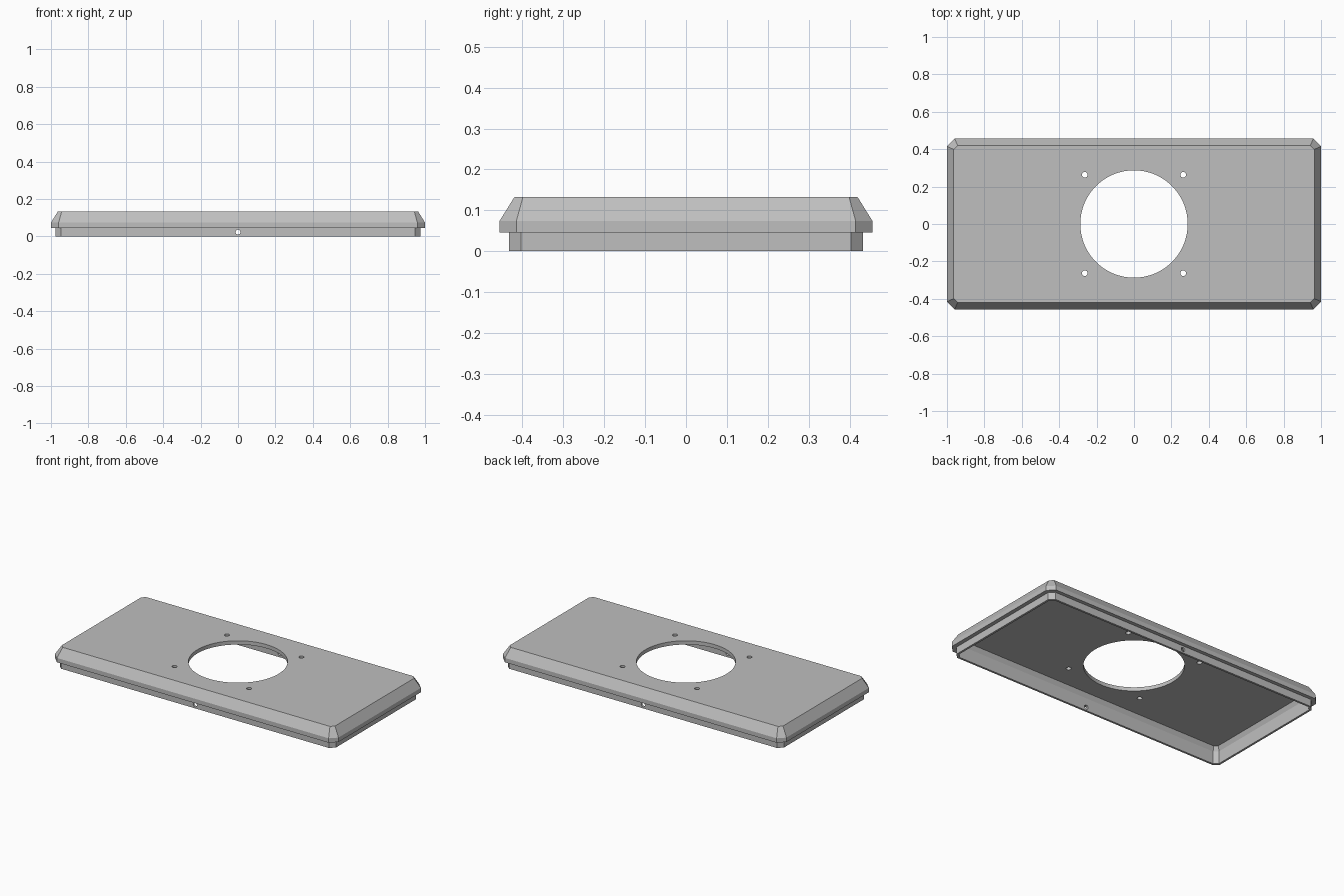
import bpy, bmesh, math
from mathutils import Matrix

if "Cube" in bpy.data.objects:
    bpy.data.objects.remove(bpy.data.objects["Cube"], do_unlink=True)

grey = bpy.data.materials.new("plain grey")
grey.use_nodes = True
GREY = (0.52, 0.52, 0.52, 1)
grey.diffuse_color = GREY
grey.node_tree.nodes["Principled BSDF"].inputs["Base Color"].default_value = GREY


def make_object(name, bm):
    bmesh.ops.recalc_face_normals(bm, faces=bm.faces)
    mesh = bpy.data.meshes.new(name)
    bm.to_mesh(mesh)
    bm.free()
    mesh.materials.append(grey)
    obj = bpy.data.objects.new(name, mesh)
    bpy.context.collection.objects.link(obj)
    return obj


def chamfered_ring(bm, x, y, cut, z):
    """Rectangle outline with its four corners cut off."""
    points = []
    for sx, sy in ((1, 1), (-1, 1), (-1, -1), (1, -1)):
        pair = [(sx * x, sy * (y - cut)), (sx * (x - cut), sy * y)]
        points += pair if sx * sy > 0 else pair[::-1]
    return [bm.verts.new((px, py, z)) for px, py in points]


# Hollow cover: outline from the inner ceiling, down the inside,
# round the bottom lip, up the outside to the top plate
sections = [
    (0.950, 0.407, 0.018, 0.108),
    (0.962, 0.420, 0.024, 0.080),
    (0.962, 0.420, 0.024, 0.0),
    (0.975, 0.433, 0.029, 0.0),
    (0.975, 0.433, 0.029, 0.046),
    (1.0, 0.456, 0.041, 0.046),
    (1.0, 0.456, 0.041, 0.074),
    (0.964, 0.420, 0.021, 0.132),
]
bm = bmesh.new()
rings = [chamfered_ring(bm, *s) for s in sections]
for low, high in zip(rings, rings[1:]):
    for i in range(len(low)):
        j = (i + 1) % len(low)
        bm.faces.new((low[i], low[j], high[j], high[i]))
bm.faces.new(rings[0])
bm.faces.new(rings[-1])
cover = make_object("cover_plate", bm)

# Cutters: central opening, four screw holes, one hole through both long walls
bm = bmesh.new()


def add_cutter(radius, length, sides, matrix):
    bmesh.ops.create_cone(bm, cap_ends=True, segments=sides, radius1=radius,
                          radius2=radius, depth=length, matrix=matrix)


add_cutter(0.287, 0.2, 96, Matrix.Translation((0, 0, 0.12)))
for sx in (-1, 1):
    for sy in (-1, 1):
        add_cutter(0.015, 0.2, 24, Matrix.Translation((sx * 0.263, sy * 0.263, 0.12)))
for sy in (-1, 1):
    add_cutter(0.013, 0.1, 24, Matrix.Translation((0, sy * 0.43, 0.023))
               @ Matrix.Rotation(math.pi / 2, 4, "X"))
cutters = make_object("hole_cutters", bm)
cutters.hide_render = True

# Cut the holes, then discard the cutters
mod = cover.modifiers.new("holes", "BOOLEAN")
mod.operation = "DIFFERENCE"
mod.solver = "EXACT"
mod.object = cutters
bpy.ops.object.select_all(action="DESELECT")
cover.select_set(True)
bpy.context.view_layer.objects.active = cover
bpy.ops.object.modifier_apply(modifier=mod.name)
bpy.data.objects.remove(cutters, do_unlink=True)

# Round hole walls, crisp folded edges
bpy.ops.object.shade_smooth_by_angle(angle=math.radians(20))
